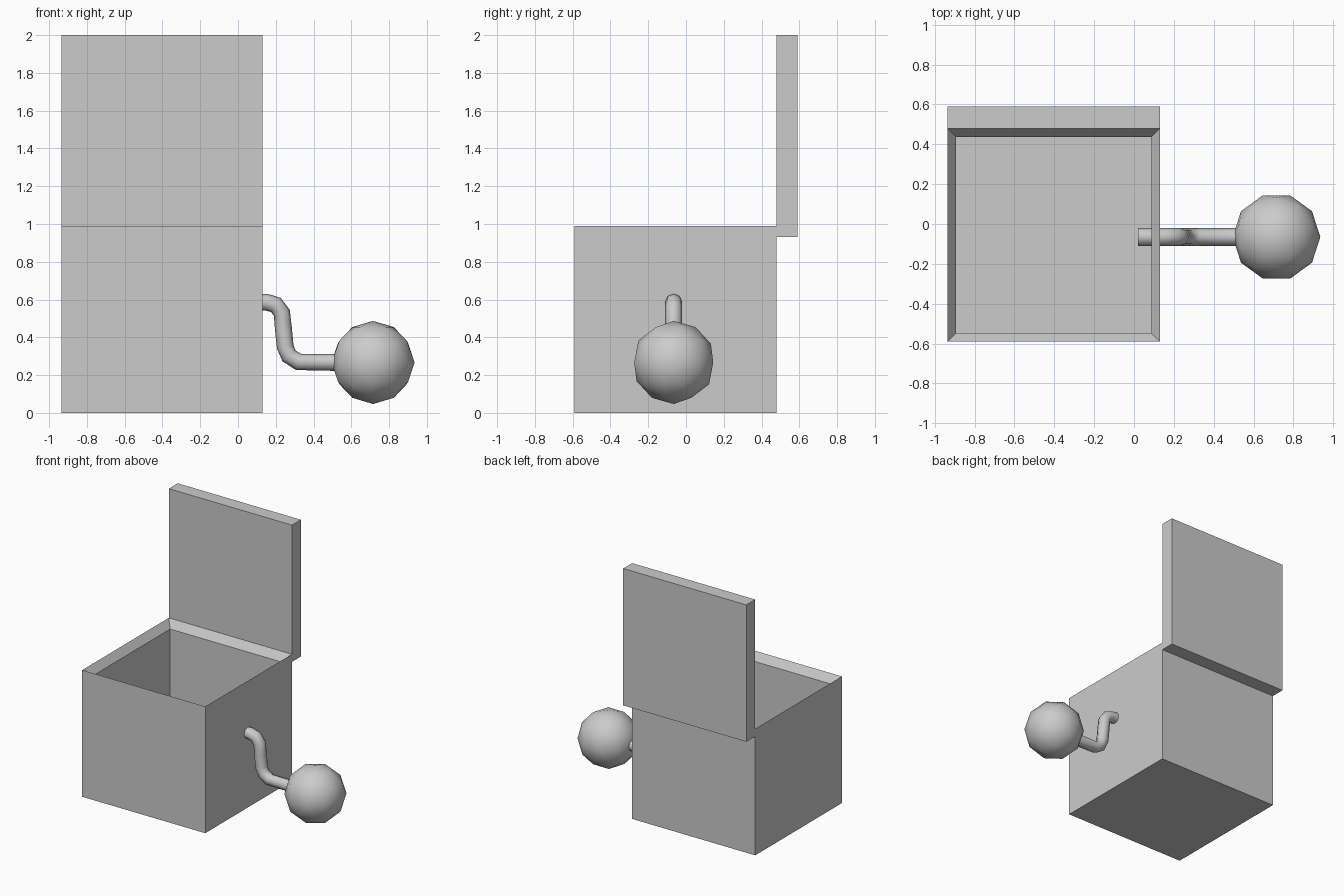
import bpy, bmesh, math
from mathutils import Matrix, Vector

if "Cube" in bpy.data.objects:
    bpy.data.objects.remove(bpy.data.objects["Cube"])


def block(name, lo, hi, hollow=None):
    """Axis-aligned box; hollow gives the wall thickness of an open top."""
    lo, hi = Vector(lo), Vector(hi)
    bm = bmesh.new()
    bmesh.ops.create_cube(bm, size=1, matrix=Matrix.Translation((lo + hi) / 2)
                          @ Matrix.Diagonal((*(hi - lo), 1)))
    if hollow:
        bm.normal_update()
        top = [f for f in bm.faces if f.normal.z > 0.9]
        # sloping rim, then straight inner walls down to the floor
        bmesh.ops.inset_individual(bm, faces=top, thickness=hollow, depth=-hollow)
        bmesh.ops.inset_individual(bm, faces=top, thickness=0,
                                   depth=-(hi.z - lo.z - 2 * hollow))
    mesh = bpy.data.meshes.new(name)
    bm.to_mesh(mesh)
    bm.free()
    obj = bpy.data.objects.new(name, mesh)
    bpy.context.collection.objects.link(obj)
    return obj


# Open box and raised lid
block("box", (-0.935, -0.59, 0), (0.13, 0.48, 0.99), hollow=0.06)
block("lid", (-0.935, 0.48, 0.93), (0.13, 0.59, 2.0))

# Bent crank tube
CRANK_Y = -0.065
path = [(0.02, 0.586), (0.15, 0.586), (0.20, 0.572), (0.232, 0.53), (0.24, 0.45),
        (0.25, 0.35), (0.27, 0.302), (0.32, 0.27), (0.54, 0.267)]
curve = bpy.data.curves.new("crank", 'CURVE')
curve.dimensions = '3D'
curve.bevel_depth = 0.045
curve.bevel_resolution = 2
curve.use_fill_caps = True
spline = curve.splines.new('POLY')
spline.points.add(len(path) - 1)
for p, (x, z) in zip(spline.points, path):
    p.co = (x, CRANK_Y, z, 1)
crank = bpy.data.objects.new("crank", curve)
bpy.context.collection.objects.link(crank)
bpy.context.view_layer.objects.active = crank
crank.select_set(True)
bpy.ops.object.convert(target='MESH')
bpy.ops.object.shade_smooth_by_angle(angle=math.radians(60))

# Round knob
bpy.ops.mesh.primitive_ico_sphere_add(subdivisions=2, radius=0.22,
                                      location=(0.715, CRANK_Y, 0.267),
                                      rotation=(0, 0, math.radians(90)))
bpy.context.object.name = "crank_knob"
bpy.ops.object.shade_smooth()
